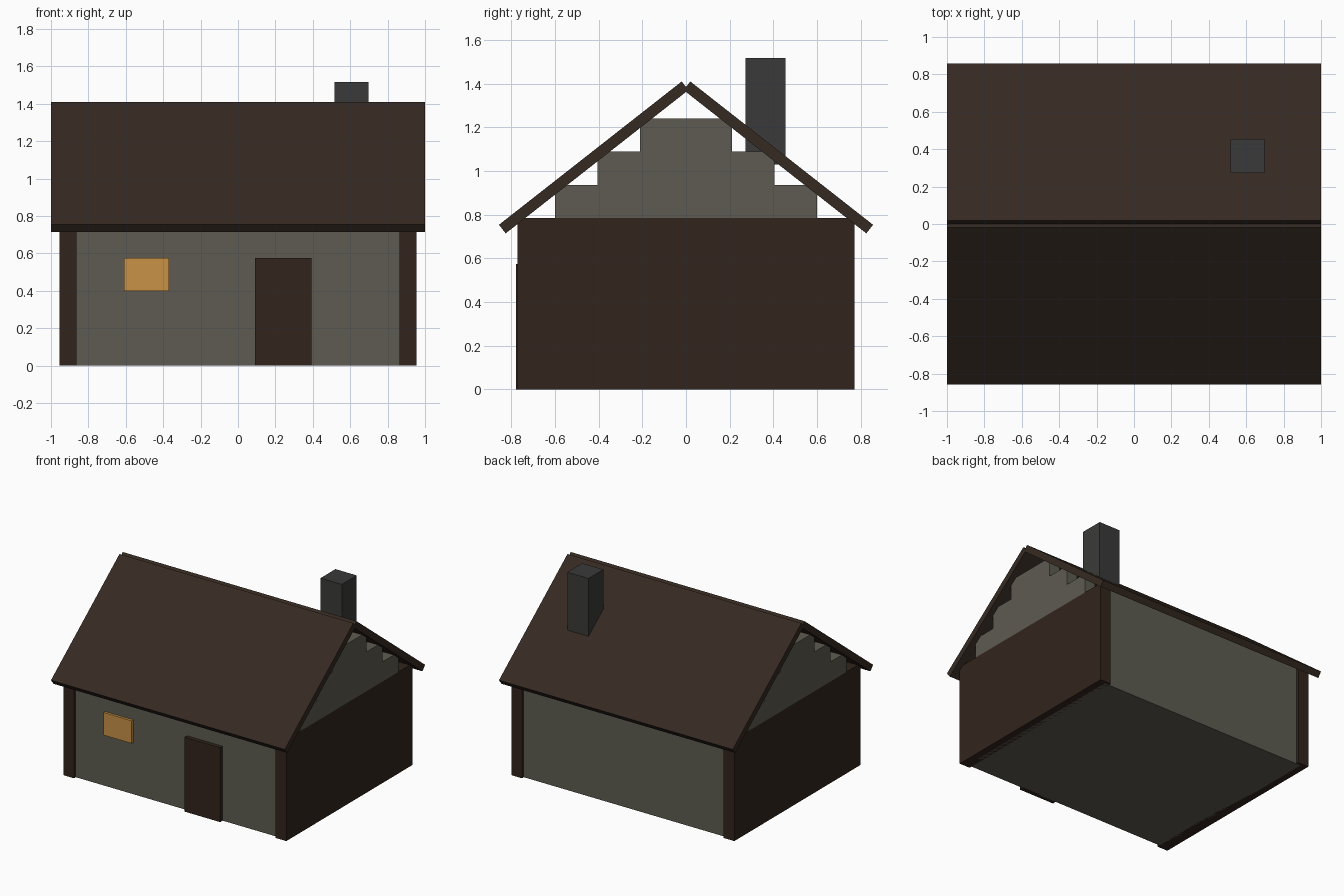
import bpy, math

if "Cube" in bpy.data.objects:
    bpy.data.objects.remove(bpy.data.objects["Cube"])


def material(name, rgb):
    m = bpy.data.materials.new(name)
    m.diffuse_color = (*rgb, 1)
    m.use_nodes = True
    m.node_tree.nodes["Principled BSDF"].inputs["Base Color"].default_value = m.diffuse_color
    return m


STONE = material("stone", (0.110, 0.104, 0.082))
TIMBER = material("timber", (0.032, 0.018, 0.012))
ROOF = material("roof_boards", (0.036, 0.023, 0.016))
SOOT = material("chimney_stone", (0.042, 0.042, 0.041))
GLOW = material("window_glow", (0.578, 0.283, 0.061))


def box(name, x, y, z, mat, tilt=0):
    """Box from (min, max) ranges, optionally tilted about x through its centre."""
    ranges = (x, y, z)
    bpy.ops.mesh.primitive_cube_add(size=1, location=[(a + b) / 2 for a, b in ranges],
                                    rotation=(tilt, 0, 0))
    ob = bpy.context.object
    ob.name = name
    ob.scale = [b - a for a, b in ranges]
    ob.data.materials.append(mat)
    return ob


# Stone body
box("stone_walls", (-0.90, 0.90), (-0.75, 0.75), (0, 0.78), STONE)

# Timber end walls and stepped stone gables
for side, x in (("left", (-0.954, -0.863)), ("right", (0.863, 0.954))):
    box(side + "_end_wall", x, (-0.772, 0.772), (0, 0.785), TIMBER)
    for i in range(3):
        half = 0.60 - 0.195 * i
        z = 0.785 + 0.152 * i
        box(f"{side}_gable_step_{i + 1}", x, (-half, half), (z, z + 0.152), STONE)

# Two roof slopes meeting at the ridge
for name, s in (("front_roof", -1), ("back_roof", 1)):
    cy, cz, length, thick = 0.423 * s, 1.0625, 1.064, 0.05
    box(name, (-1, 1), (cy - length / 2, cy + length / 2),
        (cz - thick / 2, cz + thick / 2), ROOF, -s * math.radians(38.1))

# Chimney, door and window
box("chimney", (0.515, 0.697), (0.273, 0.455), (1.03, 1.517), SOOT)
box("door", (0.09, 0.394), (-0.78, -0.74), (0, 0.575), TIMBER)
box("window", (-0.61, -0.37), (-0.77, -0.74), (0.40, 0.575), GLOW)
